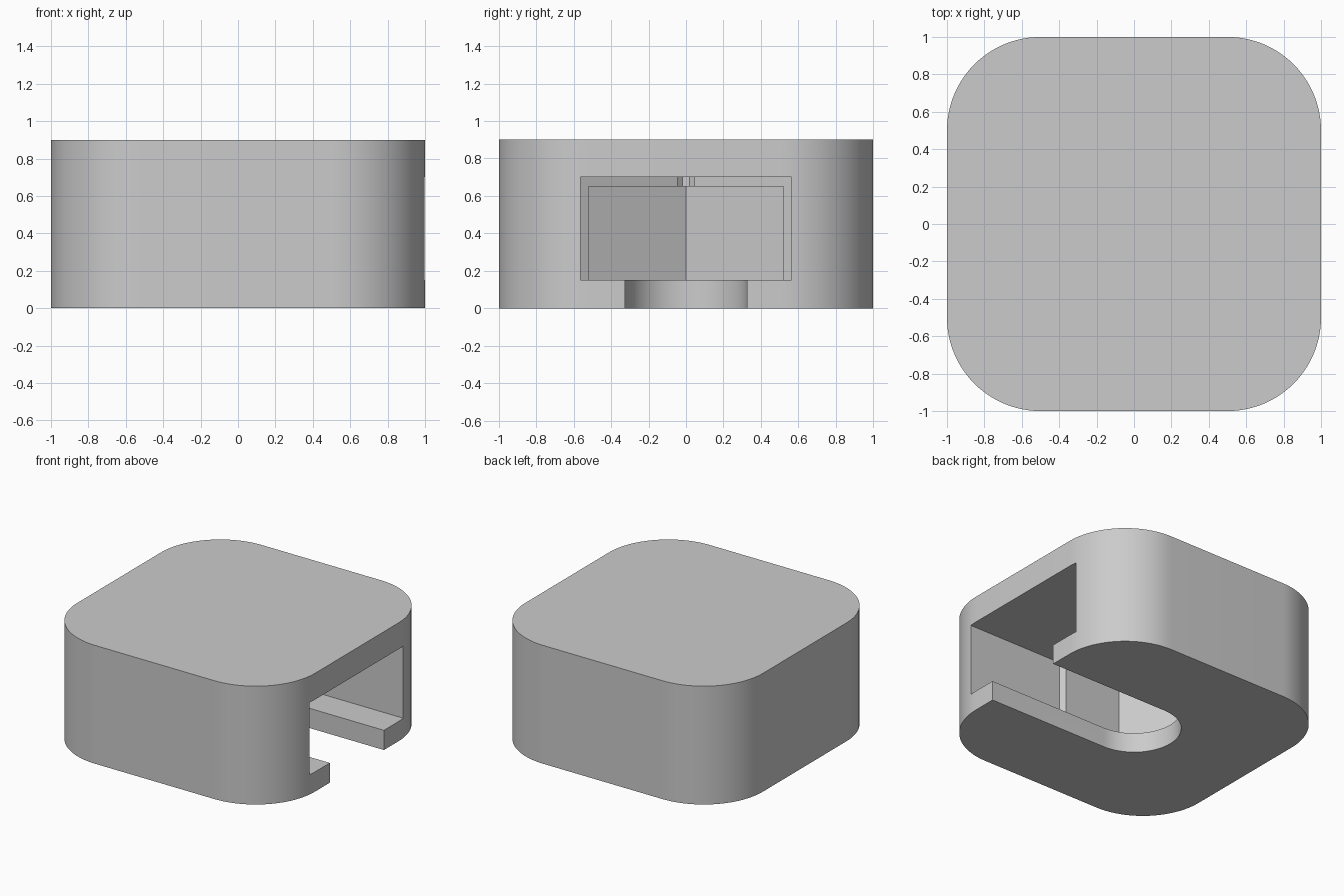
import bpy, bmesh
from math import sin, cos, tan, pi, radians

if "Cube" in bpy.data.objects:
    bpy.data.objects.remove(bpy.data.objects["Cube"], do_unlink=True)


def arc(cx, cy, r, start, end, steps):
    """Points along an arc, angles in degrees."""
    angles = [radians(start + (end - start) * i / steps) for i in range(steps + 1)]
    return [(cx + r * cos(a), cy + r * sin(a)) for a in angles]


def prism(name, outline, z0, z1):
    """Extrude a counter-clockwise outline from z0 to z1."""
    bm = bmesh.new()
    face = bm.faces.new([bm.verts.new((x, y, z0)) for x, y in outline])
    moved = bmesh.ops.extrude_face_region(bm, geom=[face])["geom"]
    top = [v for v in moved if isinstance(v, bmesh.types.BMVert)]
    bmesh.ops.translate(bm, verts=top, vec=(0, 0, z1 - z0))
    bmesh.ops.recalc_face_normals(bm, faces=bm.faces)
    mesh = bpy.data.meshes.new(name)
    bm.to_mesh(mesh)
    bm.free()
    obj = bpy.data.objects.new(name, mesh)
    bpy.context.collection.objects.link(obj)
    return obj


def cut(target, cutter):
    """Subtract the cutter, then discard it."""
    cutter.hide_render = True
    mod = target.modifiers.new("cut", 'BOOLEAN')
    mod.operation, mod.solver, mod.object = 'DIFFERENCE', 'EXACT', cutter
    bpy.ops.object.select_all(action='DESELECT')
    target.select_set(True)
    bpy.context.view_layer.objects.active = target
    bpy.ops.object.modifier_apply(modifier=mod.name)
    bpy.data.objects.remove(cutter, do_unlink=True)


def pointed_slot(half_width, shoulder_x):
    """Slot outline open to +x with a 120 degree point towards -x."""
    tip = shoulder_x - half_width * tan(pi / 6)
    return [(tip, 0), (shoulder_x, -half_width), (1.2, -half_width),
            (1.2, half_width), (shoulder_x, half_width)]


FLOOR = 0.15

# Rounded square body
corners = []
for i, (sx, sy) in enumerate([(1, 1), (-1, 1), (-1, -1), (1, -1)]):
    corners += arc(0.5 * sx, 0.5 * sy, 0.5, 90 * i, 90 * i + 90, 24)
body = prism("slotted_body", corners, 0, 0.9)

# Hexagon-ended pocket, and the slightly wider entry in front of it
cut(body, prism("hex_pocket", pointed_slot(0.52, -0.3), FLOOR, 0.65))
cut(body, prism("wide_entry", pointed_slot(0.563, 0.2), FLOOR, 0.70))

# Small relief notch at the point of the entry ceiling
cut(body, prism("tip_notch", arc(-0.1, 0, 0.05, 22.5, 337.5, 7), 0.6, 0.70))

# Round-ended neck slot through the floor
neck = arc(0, 0, 0.325, 90, 270, 32) + [(1.2, -0.325), (1.2, 0.325)]
cut(body, prism("neck_slot", neck, -0.1, 0.3))

# Single grey material
grey = bpy.data.materials.new("light_grey")
grey.use_nodes = True
colour = (0.6, 0.6, 0.6, 1)
grey.diffuse_color = colour
grey.node_tree.nodes["Principled BSDF"].inputs["Base Color"].default_value = colour
body.data.materials.clear()
body.data.materials.append(grey)
for poly in body.data.polygons:
    poly.material_index = 0

bpy.ops.object.shade_smooth_by_angle(angle=radians(25))
